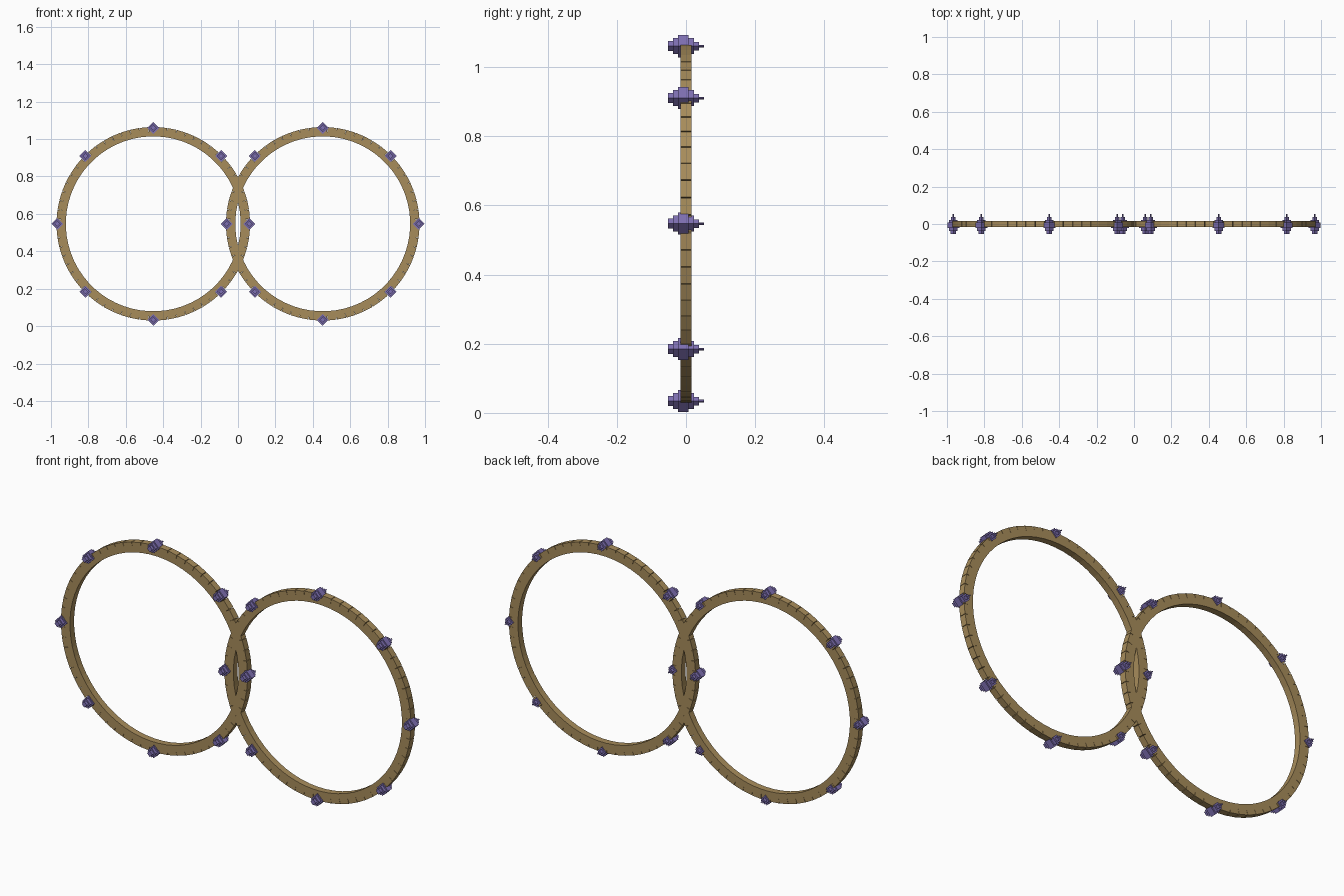
import bpy, bmesh, math
from mathutils import Matrix, Vector

cube = bpy.data.objects.get("Cube")
if cube:
    bpy.data.objects.remove(cube, do_unlink=True)

CENTRE_X, CENTRE_Z = 0.453, 0.547
INNER, OUTER, DEPTH = 0.467, 0.517, 0.033
BLOCKS, STUDS = 64, 8
STUD_RADIUS = 0.513


def make_material(name, colour):
    mat = bpy.data.materials.new(name)
    mat.use_nodes = True
    mat.diffuse_color = colour
    mat.node_tree.nodes["Principled BSDF"].inputs["Base Color"].default_value = colour
    return mat


def add_box(bm, centre, angle, size):
    """Box spun about the y axis by angle."""
    matrix = (Matrix.Translation(centre) @ Matrix.Rotation(-angle, 4, "Y")
              @ Matrix.Diagonal((*size, 1)))
    bmesh.ops.create_cube(bm, size=1, matrix=matrix)


def finish(bm, name, mat):
    mesh = bpy.data.meshes.new(name)
    bm.to_mesh(mesh)
    bm.free()
    mesh.materials.append(mat)
    obj = bpy.data.objects.new(name, mesh)
    bpy.context.collection.objects.link(obj)
    return obj


def on_circle(cx, radius, angle):
    return Vector((cx + radius * math.cos(angle), 0, CENTRE_Z + radius * math.sin(angle)))


gold = make_material("antique gold", (0.39, 0.265, 0.105, 1))
purple = make_material("soft purple", (0.215, 0.165, 0.46, 1))

# Half-diagonals of the stud slices, front to back
SLICES = (0.0145, 0.023, 0.032, 0.032, 0.023, 0.012, 0.004)
SLICE_DEPTH = 0.015

for side, cx in (("left", CENTRE_X), ("right", -CENTRE_X)):
    # Ring of straight blocks, leaving thin wedge gaps on the outer half
    bm = bmesh.new()
    middle = (INNER + OUTER) / 2
    length = 2 * math.pi * middle / BLOCKS
    for i in range(BLOCKS):
        angle = math.tau * i / BLOCKS
        add_box(bm, on_circle(cx, middle, angle), angle, (OUTER - INNER, DEPTH, length))
    finish(bm, side + "_ring", gold)

    # Stepped diamond studs, all upright
    for i in range(STUDS):
        bm = bmesh.new()
        centre = on_circle(cx, STUD_RADIUS, math.tau * i / STUDS)
        for k, half in enumerate(SLICES):
            y = (k - (len(SLICES) - 1) / 2) * SLICE_DEPTH
            edge = half * math.sqrt(2)
            add_box(bm, centre + Vector((0, y, 0)), math.pi / 4, (edge, SLICE_DEPTH, edge))
        finish(bm, f"{side}_stud_{i + 1}", purple)
